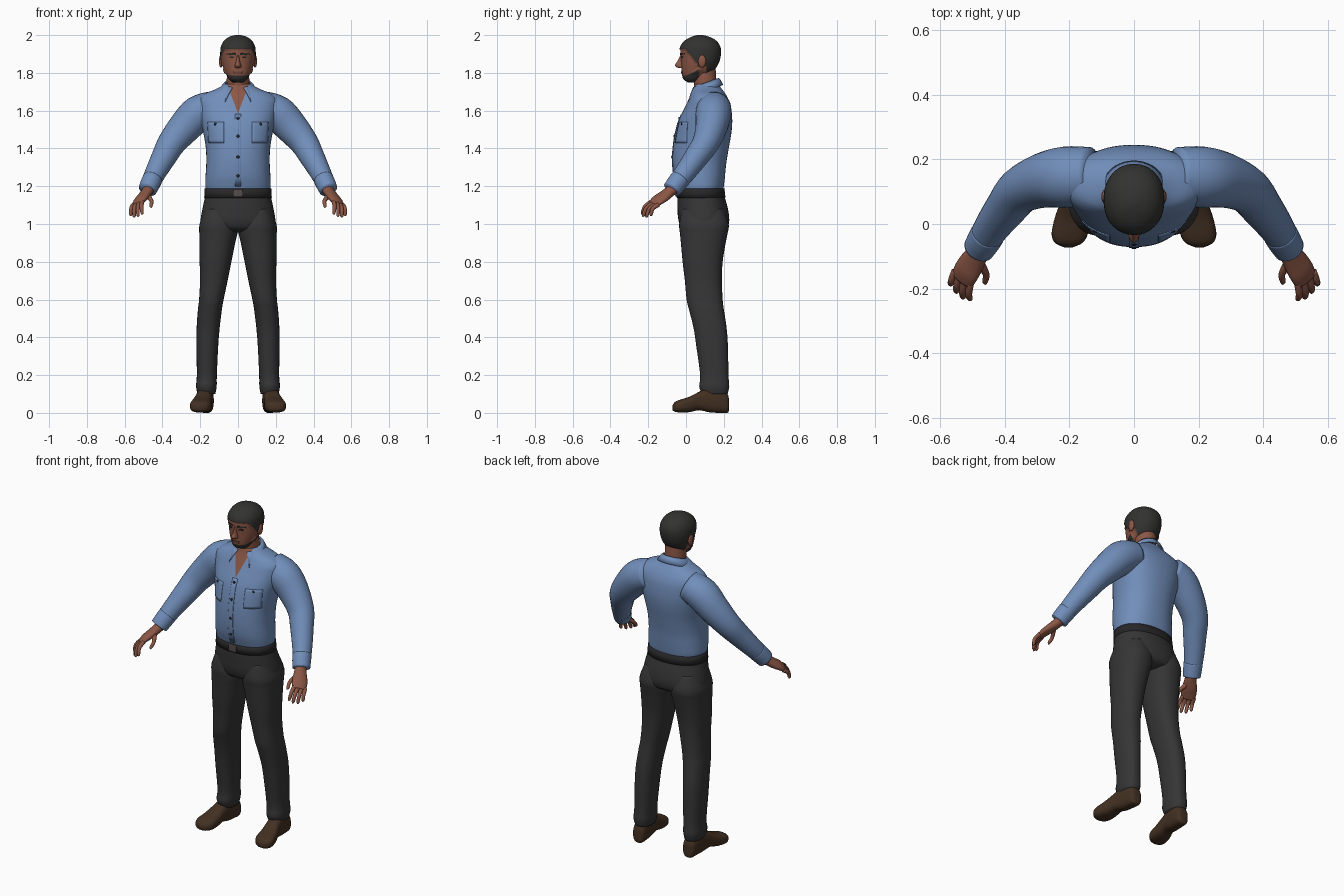
import bpy, bmesh, math
from mathutils import Vector
from mathutils.bvhtree import BVHTree

if "Cube" in bpy.data.objects:
    bpy.data.objects.remove(bpy.data.objects["Cube"])


def material(name, *rgb):
    m = bpy.data.materials.new(name)
    m.diffuse_color = (*rgb, 1)
    m.use_nodes = True
    m.node_tree.nodes["Principled BSDF"].inputs["Base Color"].default_value = m.diffuse_color
    return m


SHIRT = material("blue shirt", 0.165, 0.27, 0.49)
TROUSER = material("dark trousers", 0.036, 0.036, 0.036)
SKIN = material("skin", 0.26, 0.095, 0.06)
HAIR = material("black hair", 0.032, 0.032, 0.031)
SHOE = material("brown leather", 0.056, 0.03, 0.016)
BELT = material("belt and buttons", 0.02, 0.02, 0.022)
LIP = material("lips", 0.17, 0.06, 0.045)
BUCKLE = material("buckle", 0.09, 0.075, 0.07)


def dense(rows, k=4):
    """Catmull-Rom interpolation of rows of numbers."""
    out = []
    for i in range(len(rows) - 1):
        a, b, c, d = (rows[max(0, min(len(rows) - 1, j))] for j in (i - 1, i, i + 1, i + 2))
        for s in range(k):
            t = s / k
            out.append([0.5 * (2 * q + (r - p) * t + (2 * p - 5 * q + 4 * r - w) * t * t
                               + (3 * q - p - 3 * r + w) * t ** 3)
                        for p, q, r, w in zip(a, b, c, d)])
    return out + [list(rows[-1])]


def oval(n, p=2.0):
    """Unit superellipse."""
    f = lambda v: math.copysign(abs(v) ** (2 / p), v)
    return [(f(math.cos(2 * math.pi * i / n)), f(math.sin(2 * math.pi * i / n))) for i in range(n)]


def finish(name, bm, mat, mirror=False, thick=0):
    me = bpy.data.meshes.new(name)
    bm.to_mesh(me)
    bm.free()
    me.materials.append(mat)
    for f in me.polygons:
        f.use_smooth = True
    ob = bpy.data.objects.new(name, me)
    bpy.context.collection.objects.link(ob)
    if thick:
        s = ob.modifiers.new("thickness", 'SOLIDIFY')
        s.thickness, s.offset = thick, 0
    if mirror:
        ob.modifiers.new("mirror", 'MIRROR').use_clip = False
    return ob


def loft(name, rings, mat, mirror=False):
    bm = bmesh.new()
    vs = [[bm.verts.new(p) for p in ring] for ring in rings]
    n = len(vs[0])
    for a, b in zip(vs, vs[1:]):
        for i in range(n):
            bm.faces.new((a[i], a[(i + 1) % n], b[(i + 1) % n], b[i]))
    bm.faces.new(vs[0])
    bm.faces.new(vs[-1])
    bmesh.ops.recalc_face_normals(bm, faces=bm.faces)
    return finish(name, bm, mat, mirror)


def stack(name, rows, mat, mirror=False, n=40, p=2.0, k=4):
    """Horizontal sections: z, x0, x1, front, back."""
    return loft(name, [[((x0 + x1) / 2 + (x1 - x0) / 2 * c, (y0 + y1) / 2 + (y1 - y0) / 2 * s, z)
                        for c, s in oval(n, p)] for z, x0, x1, y0, y1 in dense(rows, k)], mat, mirror)


def pipe(name, rows, mat, side=(0, 1, 0), n=20, k=4):
    """Tube along points: x, y, z, radius along side, radius across. Mirrored."""
    rows = dense(rows, k)
    rings = []
    for i, r in enumerate(rows):
        t = Vector(rows[min(i + 1, len(rows) - 1)][:3]) - Vector(rows[max(i - 1, 0)][:3])
        t.normalize()
        u = Vector(side)
        u = (u - t * u.dot(t)).normalized()
        v = t.cross(u)
        rings.append([Vector(r[:3]) + u * c * r[3] + v * s * r[4] for c, s in oval(n)])
    return loft(name, rings, mat, True)


def ball(name, centre, size, mat, mirror=False):
    bm = bmesh.new()
    bmesh.ops.create_uvsphere(bm, u_segments=16, v_segments=10, radius=1)
    for v in bm.verts:
        v.co = Vector(centre) + Vector(a * b for a, b in zip(v.co, size))
    return finish(name, bm, mat, mirror)


def tree(ob):
    return BVHTree.FromPolygons([v.co for v in ob.data.vertices], [f.vertices for f in ob.data.polygons])


def front(bvh, x, z):
    return bvh.ray_cast(Vector((x, -1, z)), Vector((0, 1, 0)))[0]


def patch(name, bvh, corners, mat, mirror=False, thick=0.006, n=8):
    """Thin plate laid on the front of a part; corners (x, z) from lower left."""
    a, b, c, d = map(Vector, corners)
    bm = bmesh.new()
    g = [[bm.verts.new(front(bvh, *((a.lerp(b, i / n)).lerp(d.lerp(c, i / n), j / n))))
          for i in range(n + 1)] for j in range(n + 1)]
    for j in range(n):
        for i in range(n):
            bm.faces.new((g[j][i], g[j][i + 1], g[j + 1][i + 1], g[j + 1][i]))
    return finish(name, bm, mat, mirror, thick)


# Shirt body, with an open neck cut in skin colour
torso = stack("shirt_body", [(z, -r, r, f, b) for z, r, f, b in (
    (1.17, .168, -.042, .193), (1.2, .173, -.05, .2), (1.25, .172, -.064, .206),
    (1.32, .168, -.071, .213), (1.4, .17, -.069, .226), (1.48, .183, -.057, .24),
    (1.55, .198, -.038, .245), (1.62, .21, -.005, .238), (1.66, .208, .014, .225),
    (1.69, .175, .028, .208), (1.715, .115, .038, .19), (1.74, .07, .045, .172))],
    SHIRT, n=64, p=2.25)
bm = bmesh.new()
bm.from_mesh(torso.data)
for s in (1, -1):
    bmesh.ops.bisect_plane(bm, geom=bm.verts[:] + bm.edges[:] + bm.faces[:],
                           plane_co=(0, 0, 1.585), plane_no=(s, 0, -.37))
torso.data.materials.append(SKIN)
for f in bm.faces:
    c = f.calc_center_median()
    f.material_index = int(c.y < .1 and abs(c.x) < .37 * (c.z - 1.585))
bm.to_mesh(torso.data)
bm.free()

# Shirt details
chest = tree(torso)
patch("button_placket", chest, ((-.016, 1.2), (.016, 1.2), (.016, 1.58), (-.016, 1.58)), SHIRT)
patch("chest_pocket", chest, ((.075, 1.43), (.155, 1.43), (.16, 1.54), (.075, 1.54)), SHIRT, True)
for z in (1.56, 1.465, 1.355, 1.255):
    ball("shirt_button", front(chest, 0, z) + Vector((0, -.003, 0)), (.008, .004, .008), BELT)
ball("pocket_button", front(chest, .12, 1.53) + Vector((0, -.003, 0)), (.008, .004, .008), BELT, True)

# Folded collar, one half mirrored
bm = bmesh.new()
grid = []
for i in range(17):
    t = i / 16
    a, b = .45 + (math.pi - .45) * t, .75 + (math.pi - .75) * t
    top = Vector((.068 * math.sin(a), .102 - .068 * math.cos(a), 1.745 - .025 * math.cos(a)))
    low = Vector((.098 * math.sin(b), .105 - (.125 if b < 1.57 else .088) * math.cos(b),
                  1.705 - .03 * math.cos(b) - .04 * (1 - t) ** 4))
    grid.append([bm.verts.new(p) for p in (top, top.lerp(low, .5) + Vector((0, 0, .006)), low)])
for p, q in zip(grid, grid[1:]):
    for j in range(2):
        bm.faces.new((p[j], p[j + 1], q[j + 1], q[j]))
finish("collar", bm, SHIRT, True, .008)

# Sleeves and cuffs
pipe("sleeve", [(.13, .15, 1.62, .088, .085), (.21, .145, 1.585, .095, .095), (.28, .135, 1.515, .085, .088),
                (.35, .105, 1.43, .072, .075), (.392, .055, 1.355, .064, .066),
                (.44, -.01, 1.265, .055, .055), (.477, -.072, 1.185, .047, .046)], SHIRT, n=28)
pipe("cuff", [(.452, -.03, 1.24, .053, .053), (.465, -.052, 1.212, .052, .052),
              (.479, -.075, 1.181, .049, .049)], SHIRT, n=28)

# Hands
SPREAD = (.72, .66, -.22)
pipe("palm", [(.465, -.05, 1.20, .032, .03), (.48, -.085, 1.172, .033, .027), (.502, -.12, 1.145, .041, .024),
              (.52, -.15, 1.125, .043, .02), (.533, -.175, 1.105, .038, .013)], SKIN, SPREAD)
fingers = {"index_finger": ((.507, -.182, 1.118), (.508, -.237, 1.052)),
           "middle_finger": ((.524, -.173, 1.112), (.53, -.232, 1.04)),
           "ring_finger": ((.54, -.16, 1.106), (.551, -.214, 1.036)),
           "little_finger": ((.554, -.146, 1.102), (.569, -.19, 1.045)),
           "thumb": ((.482, -.115, 1.155), (.458, -.186, 1.088))}
for name, (a, b) in fingers.items():
    a, b = Vector(a), Vector(b)
    mid = a.lerp(b, .5) + Vector((-.012, -.004, 0) if name == "thumb" else (.004, -.008, .008))
    base = .016 if name == "thumb" else .012
    pipe(name, [(*a, base, base), (*mid, .0105, .0105), (*a.lerp(b, .88), .009, .009), (*b, .003, .003)],
         SKIN, SPREAD, 12)

# Trousers
hips = stack("trouser_hips", [(z, -r, r, f, b) for z, r, f, b in (
    (1.2, .168, -.042, .194), (1.14, .176, -.046, .206), (1.08, .188, -.045, .222),
    (1.02, .198, -.04, .229), (.975, .19, -.02, .215), (.955, .13, .03, .17))], TROUSER, n=56, p=2.2)
stack("trouser_leg", [
    (1.08, .02, .175, -.02, .2), (1.0, .002, .203, -.036, .226), (.95, .003, .205, -.032, .22),
    (.9, .015, .204, -.027, .21), (.8, .035, .203, -.018, .194), (.7, .055, .201, -.006, .19),
    (.6, .076, .206, .003, .194), (.55, .085, .212, .015, .2), (.45, .097, .219, .04, .215),
    (.35, .105, .22, .055, .222), (.2, .112, .218, .075, .225), (.14, .113, .222, .07, .229),
    (.1, .12, .214, .085, .22)], TROUSER, True, p=2.3)

# Belt and buckle
belt = stack("belt", [(z, -r, r, f, b) for z, r, f, b in (
    (1.138, .174, -.044, .203), (1.14, .179, -.051, .209), (1.188, .176, -.052, .203),
    (1.19, .168, -.042, .195))], BELT, n=56, p=2.2, k=1)
patch("belt_buckle", tree(belt), ((-.024, 1.145), (.024, 1.145), (.024, 1.184), (-.024, 1.184)), BUCKLE, thick=.009)

# Shoes: sections along y: y, centre x, half width, bottom, top
shoe = dense([(.228, .168, .012, .02, .06), (.22, .168, .034, 0, .1), (.18, .17, .042, 0, .13),
              (.125, .175, .043, .003, .135), (.07, .183, .045, .014, .112), (.02, .192, .053, .004, .086),
              (-.03, .199, .056, .002, .07), (-.058, .202, .043, .006, .058), (-.072, .203, .014, .014, .04)])
loft("shoe", [[(cx + w * c, y, (lo + hi) / 2 + (hi - lo) / 2 * s) for c, s in oval(32, 2.7)]
              for y, cx, w, lo, hi in shoe], SHOE, True)

# Neck and head; hair and beard are raised faces chosen by hairline
stack("neck", [(1.66, -.06, .06, .05, .165), (1.74, -.06, .06, .042, .162), (1.85, -.058, .058, .03, .155)], SKIN)
head = stack("head", [(z, -r, r, f, b) for z, f, b, r in (
    (1.75, .01, .05, .028), (1.765, -.013, .08, .046), (1.79, -.021, .115, .061), (1.82, -.023, .147, .075),
    (1.85, -.025, .166, .083), (1.88, -.027, .176, .087), (1.91, -.029, .18, .088), (1.94, -.024, .175, .084),
    (1.967, -.002, .155, .069), (1.985, .03, .122, .045), (1.994, .06, .09, .015))],
    SKIN, n=80, p=2.15, k=6)


def hairline(y):
    if y < 0:
        return 1.925
    return 1.925 - 1.25 * y if y < .06 else 1.842 if y < .105 else 1.8


face = tree(head)
head.data.materials.append(HAIR)
raised = set()
for f in head.data.polygons:
    c = f.center
    if c.z > hairline(c.y) or (c.y < .068 and c.z < 1.784 + .55 * max(0, c.y)):
        f.material_index = 1
        if c.z > 1.8:
            raised.update(f.vertices)
normals = [v.normal.copy() for v in head.data.vertices]
for i in raised:
    head.data.vertices[i].co += normals[i] * .006

# Face details
stack("nose", [(1.892, -.007, .007, -.031, 0), (1.862, -.01, .01, -.046, 0), (1.842, -.016, .016, -.058, 0),
               (1.83, -.017, .017, -.05, 0), (1.825, -.01, .01, -.035, 0)], SKIN, n=20)
ball("ear", (.09, .085, 1.862), (.011, .021, .034), SKIN, True)
patch("eyebrow", face, ((.014, 1.895), (.058, 1.897), (.055, 1.905), (.014, 1.904)), HAIR, True, .008)
patch("eye", face, ((.022, 1.878), (.046, 1.878), (.042, 1.887), (.026, 1.887)), BELT, True, .004)
patch("mouth", face, ((-.02, 1.798), (.02, 1.798), (.026, 1.808), (-.026, 1.808)), LIP, thick=.008)
